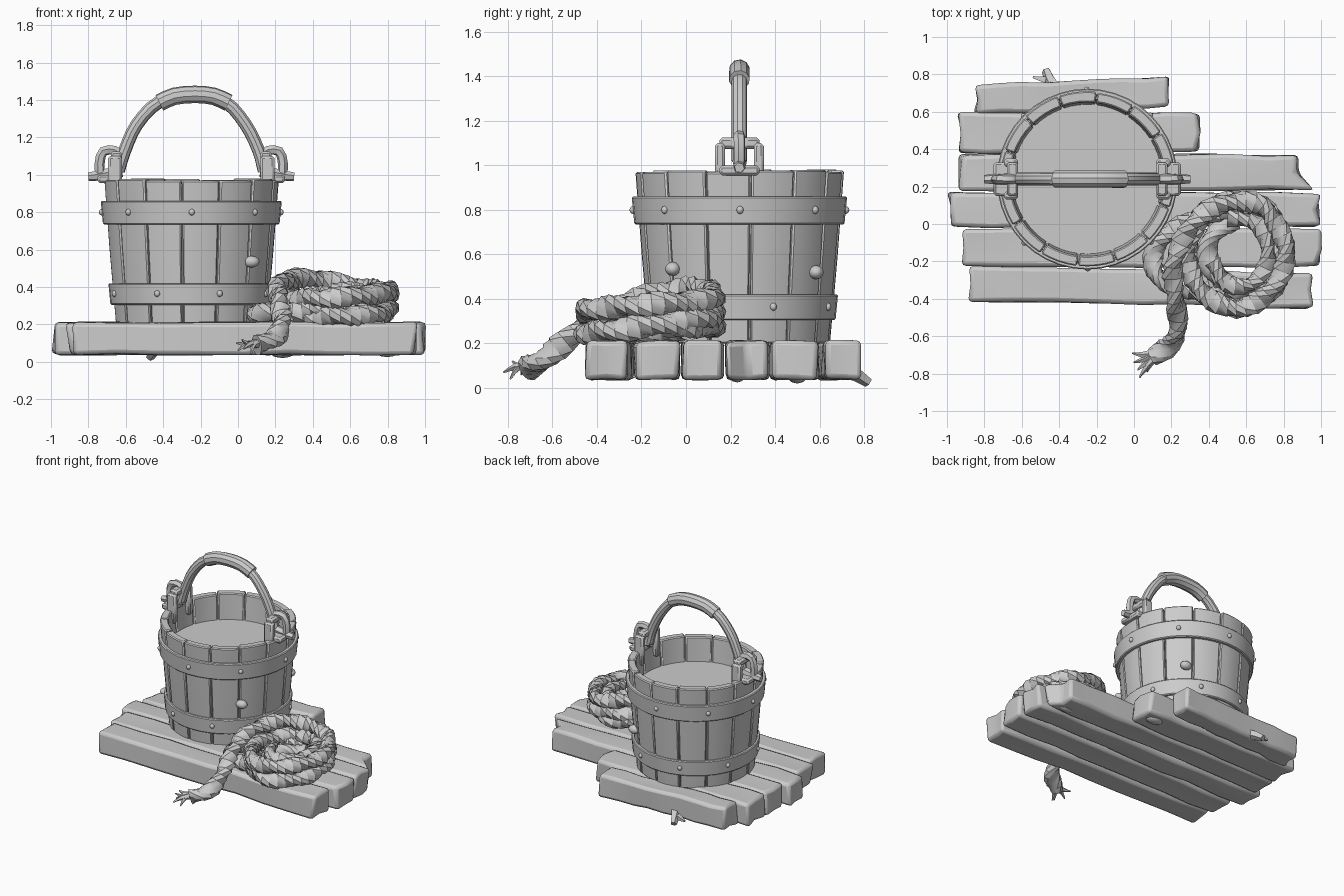
import bpy, bmesh, math, random
from math import pi, sin, cos
from mathutils import Vector, Matrix

random.seed(4)
if "Cube" in bpy.data.objects:
    bpy.data.objects.remove(bpy.data.objects["Cube"], do_unlink=True)

GREY = (0.6, 0.6, 0.6, 1)
mat = bpy.data.materials.new("plain grey")
mat.use_nodes = True
mat.diffuse_color = GREY
mat.node_tree.nodes["Principled BSDF"].inputs["Base Color"].default_value = GREY

CX, CY = -0.25, 0.24      # bucket axis
parts = []


def finish(name, bm, bevel=0.0, segments=1):
    bmesh.ops.recalc_face_normals(bm, faces=bm.faces[:])
    mesh = bpy.data.meshes.new(name)
    bm.to_mesh(mesh)
    bm.free()
    mesh.materials.append(mat)
    ob = bpy.data.objects.new(name, mesh)
    bpy.context.collection.objects.link(ob)
    if bevel:
        mod = ob.modifiers.new("worn edges", 'BEVEL')
        mod.width, mod.segments, mod.limit_method = bevel, segments, 'ANGLE'
    parts.append(ob)
    return ob


def lathe(name, profile, a0=0.0, a1=2 * pi, steps=40, bevel=0.0):
    """Sweep a closed (radius, z) profile about the bucket axis."""
    bm = bmesh.new()
    full = a1 - a0 > 6.28
    rows = []
    for i in range(steps if full else steps + 1):
        a = a0 + (a1 - a0) * i / steps
        rows.append([bm.verts.new((CX + r * cos(a), CY + r * sin(a), z)) for r, z in profile])
    n = len(profile)
    for i in range(steps):
        p, q = rows[i], rows[(i + 1) % len(rows)]
        for j in range(n):
            k = (j + 1) % n
            bm.faces.new((p[j], p[k], q[k], q[j]))
    if not full:
        bm.faces.new(rows[0])
        bm.faces.new(rows[-1])
    return finish(name, bm, bevel)


def box(name, lo, hi, bevel=0.012):
    bm = bmesh.new()
    bmesh.ops.create_cube(bm, size=1)
    lo, hi = Vector(lo), Vector(hi)
    for v in bm.verts:
        v.co = (lo + hi) / 2 + v.co * (hi - lo)
    return finish(name, bm, bevel)


def smooth_path(pts, sub):
    """Catmull-Rom points through the given path."""
    p = [Vector(q) for q in pts]
    p = [2 * p[0] - p[1]] + p + [2 * p[-1] - p[-2]]
    out = []
    for a, b, c, d in zip(p, p[1:], p[2:], p[3:]):
        for i in range(sub):
            t = i / sub
            out.append(0.5 * (2 * b + (c - a) * t + (2 * a - 5 * b + 4 * c - d) * t * t
                              + (3 * b - a - 3 * c + d) * t ** 3))
    return out + [p[-2]]


def tube(name, pts, radius, sides=10, sub=3, lobe=0.0, twist=0.0, tip=1.0):
    """Sweep a round or twisted, lobed section along a path."""
    path = smooth_path(pts, sub)
    bm = bmesh.new()
    side, dist, prev = None, 0.0, None
    for i, p in enumerate(path):
        tan = (path[min(i + 1, len(path) - 1)] - path[max(i - 1, 0)]).normalized()
        if side is None:
            side = tan.orthogonal()
        side = (side - tan * side.dot(tan)).normalized()
        up = tan.cross(side)
        dist += (p - path[i - 1]).length if i else 0
        rad = radius * (1 + (tip - 1) * i / (len(path) - 1))
        ring = []
        for k in range(sides):
            a = 2 * pi * k / sides
            r = rad * (1 + lobe * cos(2 * a))
            b = a + twist * dist
            ring.append(bm.verts.new(p + (side * cos(b) + up * sin(b)) * r))
        if prev:
            for k in range(sides):
                m = (k + 1) % sides
                bm.faces.new((prev[k], prev[m], ring[m], ring[k]))
        else:
            bm.faces.new(ring)
        prev = ring
    bm.faces.new(prev)
    return finish(name, bm)


def lump(name, at, size):
    bm = bmesh.new()
    bmesh.ops.create_icosphere(bm, subdivisions=2, radius=1,
                               matrix=Matrix.Translation(at) @ Matrix.Diagonal((*size, 1)))
    return finish(name, bm)


# Planks: x start, x end, y start, y end, skew, right-end step
planks = [(-0.875, 0.95, -0.43, -0.245, -0.02, 0), (-0.91, 0.99, -0.23, -0.03, 0.0, 0),
          (-0.99, 0.99, -0.015, 0.165, 0.0, 0), (-0.93, 0.955, 0.18, 0.37, 0.0, 0.07),
          (-0.935, 0.34, 0.38, 0.595, 0.0, 0), (-0.85, 0.18, 0.605, 0.765, 0.02, 0)]
for i, (x0, x1, y0, y1, skew, step) in enumerate(planks):
    bm = bmesh.new()
    bmesh.ops.create_cube(bm, size=1)
    cuts = [(Vector((k / 8 - 0.5, 0, 0)), (1, 0, 0)) for k in range(1, 8)] + [(Vector(), (0, 1, 0))]
    for co, no in cuts:
        bmesh.ops.bisect_plane(bm, geom=bm.verts[:] + bm.edges[:] + bm.faces[:],
                               plane_co=co, plane_no=no)
    for v in bm.verts:
        end = abs(v.co.x) > 0.49
        u = v.co.copy()
        v.co = ((x0 + x1) / 2 + u.x * (x1 - x0) + random.uniform(-1, 1) * (0.018 if end else 0.03),
                (y0 + y1) / 2 + u.y * (y1 - y0) + u.x * 2 * skew + random.uniform(-0.008, 0.008),
                0.125 + u.z * 0.172 + random.uniform(-0.006, 0.006))
        if end and u.x > 0 and u.y > -0.1:
            v.co.x -= step
    finish("plank_%d" % (i + 1), bm, 0.022, 2)

# Splinters at the rear and under the deck
tube("rear_splinter", [(-0.42, 0.72, 0.08), (-0.45, 0.77, 0.06), (-0.47, 0.82, 0.025)], 0.04, 5, 1, tip=0.6)
tube("side_splinter", [(-0.47, 0.77, 0.06), (-0.54, 0.785, 0.05)], 0.025, 4, 1, tip=0.3)
lump("under_chip", (0.24, 0.5, 0.06), (0.08, 0.05, 0.04))
lump("under_chip_small", (0.8, 0.23, 0.06), (0.07, 0.04, 0.035))

# Bucket staves with a thin lining behind the seams
STAVES = 14
for i in range(STAVES):
    a = 2 * pi * (i + 0.25) / STAVES
    top = 0.975 + random.uniform(-0.008, 0.008)
    d = random.uniform(-0.004, 0.004)
    lathe("stave_%d" % (i + 1), [(0.405 + d, 0.2), (0.44 + d, 0.6), (0.468 + d, top),
                                 (0.412, top), (0.36, 0.2)],
          a + 0.008, a + 2 * pi / STAVES - 0.008, 4, 0.007)
lathe("bucket_lining", [(0.387, 0.21), (0.447, 0.95), (0.43, 0.95), (0.37, 0.21)])
lathe("water_surface", [(0.001, 0.77), (0.41, 0.77), (0.41, 0.79), (0.001, 0.79)])
lathe("bucket_base", [(0.001, 0.205), (0.385, 0.205), (0.385, 0.24), (0.001, 0.24)])

# Hoops and their rivets
lathe("upper_hoop", [(0.44, 0.735), (0.472, 0.735), (0.484, 0.86), (0.45, 0.86)], bevel=0.006)
lathe("lower_hoop", [(0.40, 0.305), (0.432, 0.305), (0.443, 0.42), (0.41, 0.42)], bevel=0.006)
for z, r, start in ((0.8, 0.478, -2.35), (0.365, 0.437, -2.0)):
    for k in range(8):
        a = start + k * pi / 4
        lump("hoop_rivet", (CX + r * cos(a), CY + r * sin(a), z), (0.016, 0.016, 0.018))

# Knots on the staves
for a, z in ((-0.75, 0.535), (0.9, 0.52)):
    lump("wood_knot", (CX + 0.44 * cos(a), CY + 0.44 * sin(a), z), (0.045, 0.035, 0.032))

# Handle with thicker grip
tube("handle", [(-0.64, CY, 1.02), (-0.605, CY, 1.13), (-0.54, CY, 1.27), (-0.42, CY, 1.39),
                (-0.24, CY, 1.43), (-0.07, CY, 1.39), (0.04, CY, 1.27), (0.11, CY, 1.13),
                (0.14, CY, 1.02)], 0.035, 10)
tube("handle_grip", [(-0.42, CY, 1.385), (-0.34, CY, 1.42), (-0.23, CY, 1.43),
                     (-0.13, CY, 1.42), (-0.05, CY, 1.385)], 0.047, 10, 2)

# Ear brackets, mirrored about the bucket axis
for s, label in ((-1, "right"), (1, "left")):
    def ear(part, u0, u1, y0, y1, z0, z1):
        xs = sorted((CX + s * u0, CX + s * u1))
        box("%s_%s" % (label, part), (xs[0], y0, z0), (xs[1], y1, z1))
    for y in (0.13, 0.305):
        ear("ear_post", 0.37, 0.445, y, y + 0.045, 0.88, 1.1)
    ear("ear_top", 0.37, 0.43, 0.15, 0.33, 1.075, 1.125)
    ear("ear_plate", 0.40, 0.50, 0.15, 0.33, 0.955, 1.0)
    tube(label + "_hook", [(CX + s * u, CY, z) for u, z in
                           ((0.37, 1.1), (0.41, 1.13), (0.47, 1.125), (0.49, 1.06), (0.485, 0.97))],
         0.027, 6, 2)
    tube(label + "_pin", [(CX + s * 0.37, CY, 1.02), (CX + s * 0.5, CY, 0.995),
                          (CX + s * 0.55, CY, 0.99)], 0.033, 6, 1, tip=0.7)

# Rope coil running from the inner turn out, up and over into the tail
coil = []
for i in range(36):
    turn = i / 12
    a = pi / 2 + 2 * pi * turn
    r = 0.16 + 0.1 * min(1, max(0, turn - 0.4) * 1.6) + random.uniform(-0.012, 0.012)
    z = 0.265 + 0.11 * min(1, max(0, turn - 1.6)) + 0.02 * sin(a) * min(turn, 1)
    coil.append((0.55 + r * cos(a), -0.155 + 1.1 * r * sin(a), z))
coil += [(0.54, 0.12, 0.42), (0.39, 0.07, 0.445), (0.28, -0.05, 0.44), (0.21, -0.22, 0.4),
         (0.22, -0.4, 0.32), (0.235, -0.54, 0.21), (0.2, -0.64, 0.13), (0.1, -0.71, 0.09)]
tube("rope", coil, 0.053, 10, 3, 0.16, 14)
tube("rope_side_loop", [(0.5, 0.08, 0.31), (0.36, 0.04, 0.29), (0.21, -0.03, 0.27),
                        (0.11, -0.14, 0.26), (0.11, -0.26, 0.26), (0.2, -0.33, 0.26),
                        (0.35, -0.37, 0.27), (0.48, -0.4, 0.28)], 0.05, 10, 3, 0.16, 14)
tube("rope_inner_loop", [(0.42, -0.2, 0.36), (0.5, -0.32, 0.36), (0.63, -0.32, 0.36),
                         (0.72, -0.18, 0.37), (0.66, 0.0, 0.38), (0.5, 0.03, 0.38)],
     0.045, 10, 3, 0.16, 14)

# Frayed rope end
for x, y, z in ((-0.01, -0.69, 0.1), (0.0, -0.74, 0.06), (0.03, -0.82, 0.07),
                (0.07, -0.79, 0.04), (0.02, -0.78, 0.12)):
    tube("frayed_strand", [(0.13, -0.69, 0.1), ((x + 0.1) / 2, (y - 0.71) / 2, 0.095), (x, y, z)],
         0.028, 5, 2, tip=0.15)

# Smooth shading that keeps hard edges
bpy.ops.object.select_all(action='DESELECT')
for ob in parts:
    ob.select_set(True)
bpy.context.view_layer.objects.active = parts[0]
bpy.ops.object.shade_smooth_by_angle(angle=math.radians(35))
